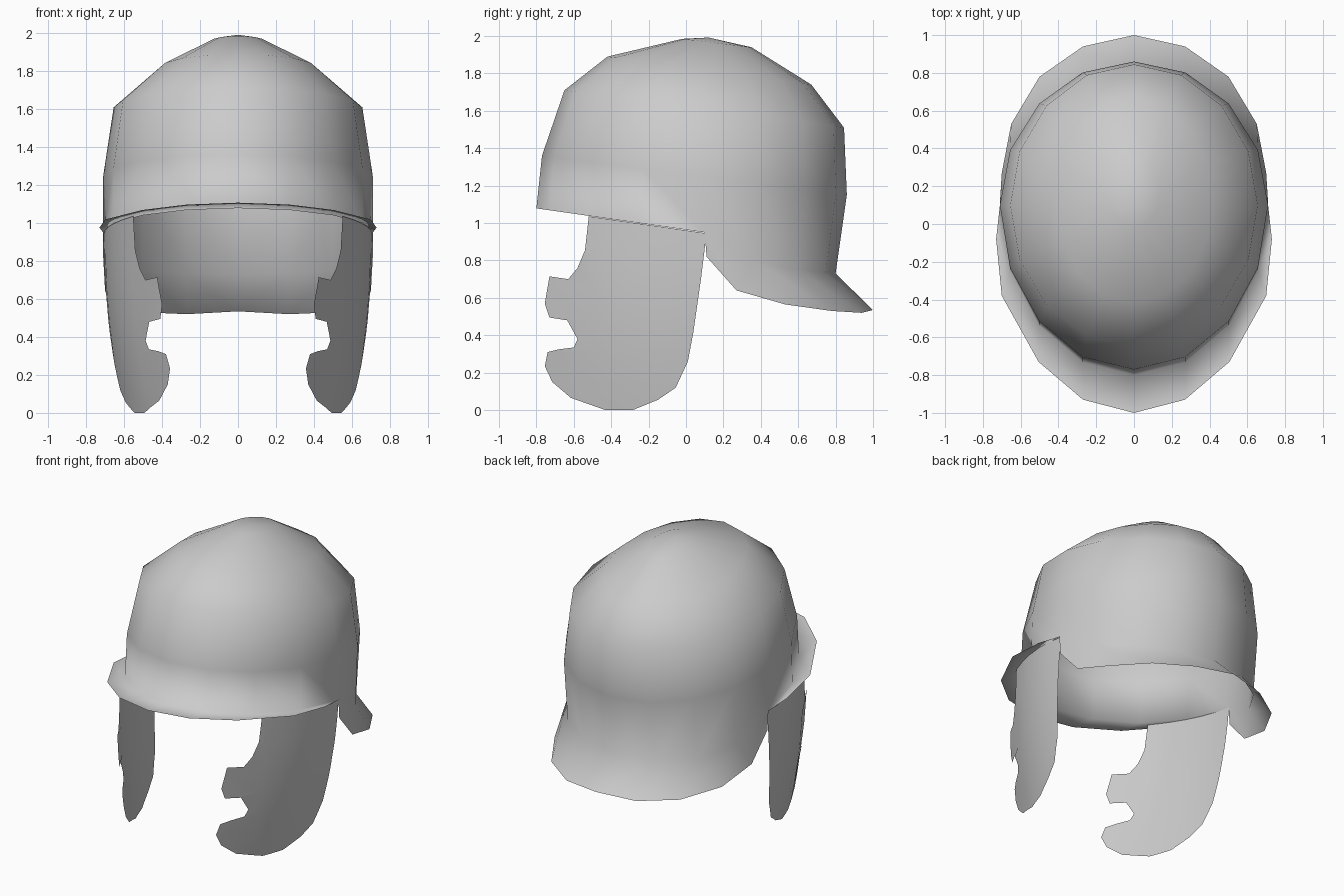
import bpy, bmesh
from math import sin, cos, pi
from mathutils import Vector

cube = bpy.data.objects.get("Cube")
if cube:
    bpy.data.objects.remove(cube)

metal = bpy.data.materials.new("pale_grey_metal")
metal.use_nodes = True
grey = (0.6, 0.6, 0.6, 1)
metal.diffuse_color = grey
metal.node_tree.nodes["Principled BSDF"].inputs["Base Color"].default_value = grey


def finish(bm, name):
    """Turn a half mesh on +x into a smooth, mirrored object."""
    mesh = bpy.data.meshes.new(name)
    for f in bm.faces:
        f.smooth = True
    bm.to_mesh(mesh)
    bm.free()
    mesh.materials.append(metal)
    ob = bpy.data.objects.new(name, mesh)
    bpy.context.collection.objects.link(ob)
    mod = ob.modifiers.new("mirror", 'MIRROR')
    mod.merge_threshold = 0.002
    return ob


def brim_z(y):
    """Height of the tilted plane that holds the brow edge."""
    return 0.95 - 0.143 * (y - 0.1)


COLS = 8  # columns on one half, from back to front


def ring(width, front, mid, back, z_front, z_back):
    """Half of a tilted egg-shaped ring."""
    pts = []
    for k in range(COLS + 1):
        a = pi * k / COLS
        reach = (back - mid) if k < COLS / 2 else (mid - front)
        y = mid + reach * cos(a)
        t = (y - front) / (back - front)
        x = 0 if k in (0, COLS) else width * sin(a)
        pts.append((x, y, z_front + (z_back - z_front) * t))
    return pts


# Dome with brow visor and neck guard, joined so they shade as one shell
bm = bmesh.new()

rim = ring(0.71, -0.8, 0.1, 0.8, 1.08, 0.85)
neck_joint = [0.73, 0.735, 0.75, 0.80]
rim = [(x, y, neck_joint[k] if k < 4 else brim_z(y)) for k, (x, y, z) in enumerate(rim)]

rows = [rim,
        ring(0.71, -0.77, 0.1, 0.86, 1.36, 1.15),
        ring(0.655, -0.65, 0.1, 0.845, 1.71, 1.51),
        ring(0.415, -0.42, 0.12, 0.67, 1.89, 1.74),
        ring(0.135, -0.02, 0.16, 0.35, 1.985, 1.94)]
grid = [[bm.verts.new(p) for p in row] for row in rows]
for lo, up in zip(grid, grid[1:]):
    for k in range(COLS):
        bm.faces.new((lo[k], up[k], up[k + 1], lo[k + 1]))
apex = bm.verts.new((0, 0.12, 1.992))
for k in range(COLS):
    bm.faces.new((grid[-1][k], apex, grid[-1][k + 1]))

edge = grid[0]

# Neck guard flaring out at the back
neck = [bm.verts.new(p) for p in (
    (0, 1.0, 0.535), (0.27, 0.94, 0.52), (0.5, 0.78, 0.53),
    (0.65, 0.53, 0.565), (0.70, 0.27, 0.64), (0.71, 0.11, 0.82))]
for k in range(3):
    bm.faces.new((neck[k], edge[k], edge[k + 1], neck[k + 1]))
bm.faces.new((neck[3], edge[3], neck[4]))
bm.faces.new((neck[4], edge[3], edge[4], neck[5]))

# Thin brow visor lying in the tilted plane
visor = [bm.verts.new((x, y, brim_z(y))) for x, y in (
    (0.73, -0.08), (0.70, -0.38), (0.505, -0.73), (0.27, -0.93), (0, -1.0))]
bm.faces.new((visor[0], edge[4], edge[5], visor[1]))
for k in range(1, 4):
    bm.faces.new((visor[k], edge[k + 4], edge[k + 5], visor[k + 1]))
finish(bm, "helmet_shell")

# Cheek guards: side outline (y, z), sliced into strips and then curved
outline = [
    (-0.52, 1.036), (-0.54, 0.855), (-0.58, 0.76), (-0.63, 0.70), (-0.73, 0.715),
    (-0.755, 0.57), (-0.73, 0.495), (-0.635, 0.48), (-0.58, 0.38), (-0.60, 0.335),
    (-0.68, 0.325), (-0.74, 0.31), (-0.755, 0.235), (-0.715, 0.15), (-0.615, 0.065),
    (-0.43, 0.0), (-0.285, 0.0), (-0.15, 0.055), (-0.055, 0.12), (0.01, 0.26),
    (0.04, 0.42), (0.08, 0.70), (0.11, 0.945)]
bm = bmesh.new()
bm.faces.new([bm.verts.new((0, y, z)) for y, z in outline])


def slice_at(point, normal):
    bmesh.ops.bisect_plane(bm, geom=bm.verts[:] + bm.edges[:] + bm.faces[:],
                           dist=0.0005, plane_co=point, plane_no=normal)


for i in range(6):
    slice_at((0, -0.62 + 0.12 * i, 0), (0, 1, 0))
for i in range(5):
    slice_at((0, 0, 0.15 + 0.17 * i), (0, 0, 1))
for v in bm.verts:
    y, z = v.co.y, v.co.z
    v.co.x = 0.705 - 0.4 * (0.1 - y) ** 2 - 0.1 * max(0, 1 - z / 0.9) ** 2
bm.normal_update()
if sum((f.normal * f.calc_area() for f in bm.faces), Vector()).x < 0:
    bmesh.ops.reverse_faces(bm, faces=bm.faces[:])
finish(bm, "cheek_guards")
